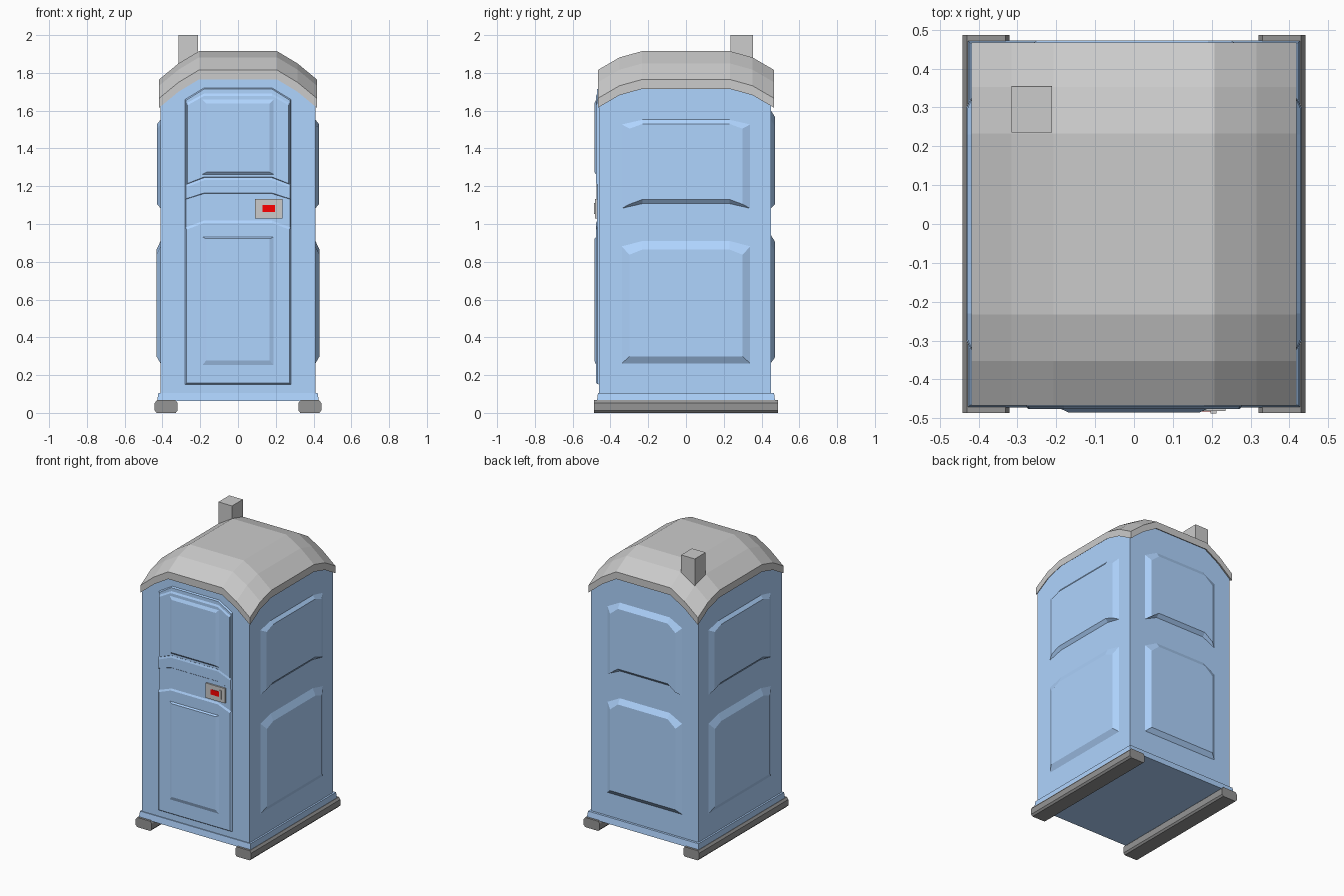
import bpy, bmesh
from math import radians
from mathutils import Matrix

if "Cube" in bpy.data.objects:
    bpy.data.objects.remove(bpy.data.objects["Cube"])


def material(name, rgb):
    m = bpy.data.materials.new(name)
    m.diffuse_color = (*rgb, 1)
    m.use_nodes = True
    m.node_tree.nodes["Principled BSDF"].inputs["Base Color"].default_value = m.diffuse_color
    return m


BLUE = material("blue_plastic", (0.43, 0.66, 1.0))
DARK = material("dark_rubber", (0.3, 0.3, 0.3))
RED = material("red_sign", (1.0, 0.0, 0.0))


def finish(name, bm, mat=None):
    bmesh.ops.recalc_face_normals(bm, faces=bm.faces)
    me = bpy.data.meshes.new(name)
    bm.to_mesh(me)
    bm.free()
    ob = bpy.data.objects.new(name, me)
    bpy.context.collection.objects.link(ob)
    if mat:
        me.materials.append(mat)
    return ob


def loft(name, rings, mat=None):
    """Closed solid from rings with equal point counts."""
    bm = bmesh.new()
    vs = [[bm.verts.new(p) for p in r] for r in rings]
    n = len(vs[0])
    for a, b in zip(vs, vs[1:]):
        for i in range(n):
            j = (i + 1) % n
            bm.faces.new((a[i], a[j], b[j], b[i]))
    bm.faces.new(vs[0][::-1])
    bm.faces.new(vs[-1])
    return finish(name, bm, mat)


def box(name, x, y, z, mat=None, taper=0.0):
    def ring(t, h):
        return [(x[0] + t, y[0] + t, h), (x[1] - t, y[0] + t, h),
                (x[1] - t, y[1] - t, h), (x[0] + t, y[1] - t, h)]
    return loft(name, [ring(0, z[0]), ring(taper, z[1])], mat)


def drop(v, stops):
    """Piecewise linear fall-off of the roof away from its flat middle."""
    v = abs(v)
    for (a, da), (b, db) in zip(stops, stops[1:]):
        if v <= b:
            return da + (db - da) * (v - a) / (b - a)
    return stops[-1][1]


X_STOPS = [(0, 0), (0.207, 0), (0.315, 0.065), (0.418, 0.15)]
Y_STOPS = [(0, 0), (0.233, 0), (0.352, 0.033), (0.467, 0.10)]


def dome_z(x, y):
    return 1.915 - drop(x, X_STOPS) - drop(y, Y_STOPS)


def grid_solid(name, xs, ys, top, bottom, mat=None):
    """Solid between two height functions over a rectangular grid."""
    bm = bmesh.new()
    T, B = [[[bm.verts.new((x, y, f(x, y))) for y in ys] for x in xs] for f in (top, bottom)]
    nx, ny = len(xs), len(ys)
    for i in range(nx - 1):
        for j in range(ny - 1):
            for G in (T, B):
                bm.faces.new((G[i][j], G[i + 1][j], G[i + 1][j + 1], G[i][j + 1]))
    for i in range(nx - 1):
        for j in (0, ny - 1):
            bm.faces.new((T[i][j], T[i + 1][j], B[i + 1][j], B[i][j]))
    for j in range(ny - 1):
        for i in (0, nx - 1):
            bm.faces.new((T[i][j], T[i][j + 1], B[i][j + 1], B[i][j]))
    return finish(name, bm, mat)


def panel(name, turn, wall, hw, mid, bottom, top, arch_b, arch_t, bevel, d0, d1, mat=BLUE):
    """Raised bevelled panel with arched top and bottom on a wall turned about z."""
    bx, bb, bt = bevel
    rot = Matrix.Rotation(radians(turn), 3, 'Z')

    def ring(sx, sb, st, d):
        w, zb, zt = hw - sx, bottom + sb, top - st
        pts = [(-w, zb), (-mid, zb + arch_b), (mid, zb + arch_b), (w, zb),
               (w, zt - arch_t), (mid, zt), (-mid, zt), (-w, zt - arch_t)]
        return [(rot @ Matrix.Translation((u, -wall - d, v)).to_translation())[:] for u, v in pts]
    return loft(name, [ring(0, 0, 0, d0 - 0.003), ring(0, 0, 0, d0), ring(bx, bb, bt, d1)], mat)


# Roof cap and cabin walls share the same domed grid
xs = [-0.418, -0.315, -0.207, 0.207, 0.315, 0.418]
ys = [-0.467, -0.352, -0.233, 0.233, 0.352, 0.467]
grid_solid("roof", xs, ys, dome_z, lambda x, y: dome_z(x, y) - 0.05)
grid_solid("cabin", [-0.41] + xs[1:-1] + [0.41], [-0.46] + ys[1:-1] + [0.45],
           lambda x, y: dome_z(x, y) - 0.03, lambda x, y: 0.08, BLUE)

# Vent pipe
box("vent_pipe", (-0.316, -0.21), (0.235, 0.355), (1.75, 2.0), taper=0.001)

# Floor base and skids
box("floor_base", (-0.428, 0.428), (-0.472, 0.472), (0.062, 0.105), BLUE, 0.006)
profile = [(0.33, 0), (0.43, 0), (0.441, 0.012), (0.441, 0.052),
           (0.43, 0.067), (0.33, 0.067), (0.32, 0.052), (0.32, 0.012)]
for side, s in (("left", -1), ("right", 1)):
    loft(side + "_skid", [[(s * x, y, z) for x, z in profile] for y in (-0.486, 0.486)], DARK)

# Side and back wall panels
for side, turn in (("right", 90), ("left", 270)):
    panel(side + "_upper_panel", turn, 0.41, 0.34, 0.23, 1.083, 1.552, 0.025, 0.025,
          (0.042, 0.022, 0.022), 0, 0.018)
    panel(side + "_lower_panel", turn, 0.41, 0.34, 0.23, 0.262, 0.91, 0.0, 0.028,
          (0.04, 0.036, 0.045), 0, 0.021)
panel("back_upper_panel", 180, 0.45, 0.285, 0.19, 1.083, 1.6, 0.045, 0.05,
      (0.035, 0.022, 0.035), 0, 0.022)
panel("back_lower_panel", 180, 0.45, 0.285, 0.19, 0.265, 0.94, 0.0, 0.05,
      (0.035, 0.03, 0.035), 0, 0.022)

# Door: leaf, raised sections and inset panels
panel("door_leaf", 0, 0.46, 0.28, 0.18, 0.15, 1.72, 0, 0.06, (0.004, 0.004, 0.006), 0, 0.01)
panel("door_upper_section", 0, 0.46, 0.272, 0.18, 1.21, 1.69, 0.035, 0.05,
      (0.004, 0.004, 0.012), 0.01, 0.016)
panel("door_middle_band", 0, 0.46, 0.278, 0.18, 1.13, 1.25, 0.03, 0.038,
      (0.004, 0.004, 0.018), 0.009, 0.014)
panel("door_lower_section", 0, 0.46, 0.278, 0.18, 0.152, 1.02, 0, 0.036,
      (0.006, 0.006, 0.014), 0.009, 0.016)
panel("door_upper_panel", 0, 0.46, 0.19, 0.1, 1.262, 1.66, 0, 0, (0.022, 0.012, 0.022), 0.015, 0.025)
panel("door_lower_panel", 0, 0.46, 0.19, 0.1, 0.25, 0.932, 0, 0, (0.022, 0.028, 0.01), 0.015, 0.025)

# Latch plate, occupancy marker and knob
box("latch_plate", (0.09, 0.236), (-0.481, -0.46), (1.03, 1.132))
box("latch_marker", (0.13, 0.2), (-0.483, -0.475), (1.064, 1.1), RED)
box("latch_knob", (0.197, 0.212), (-0.487, -0.475), (1.052, 1.112))
